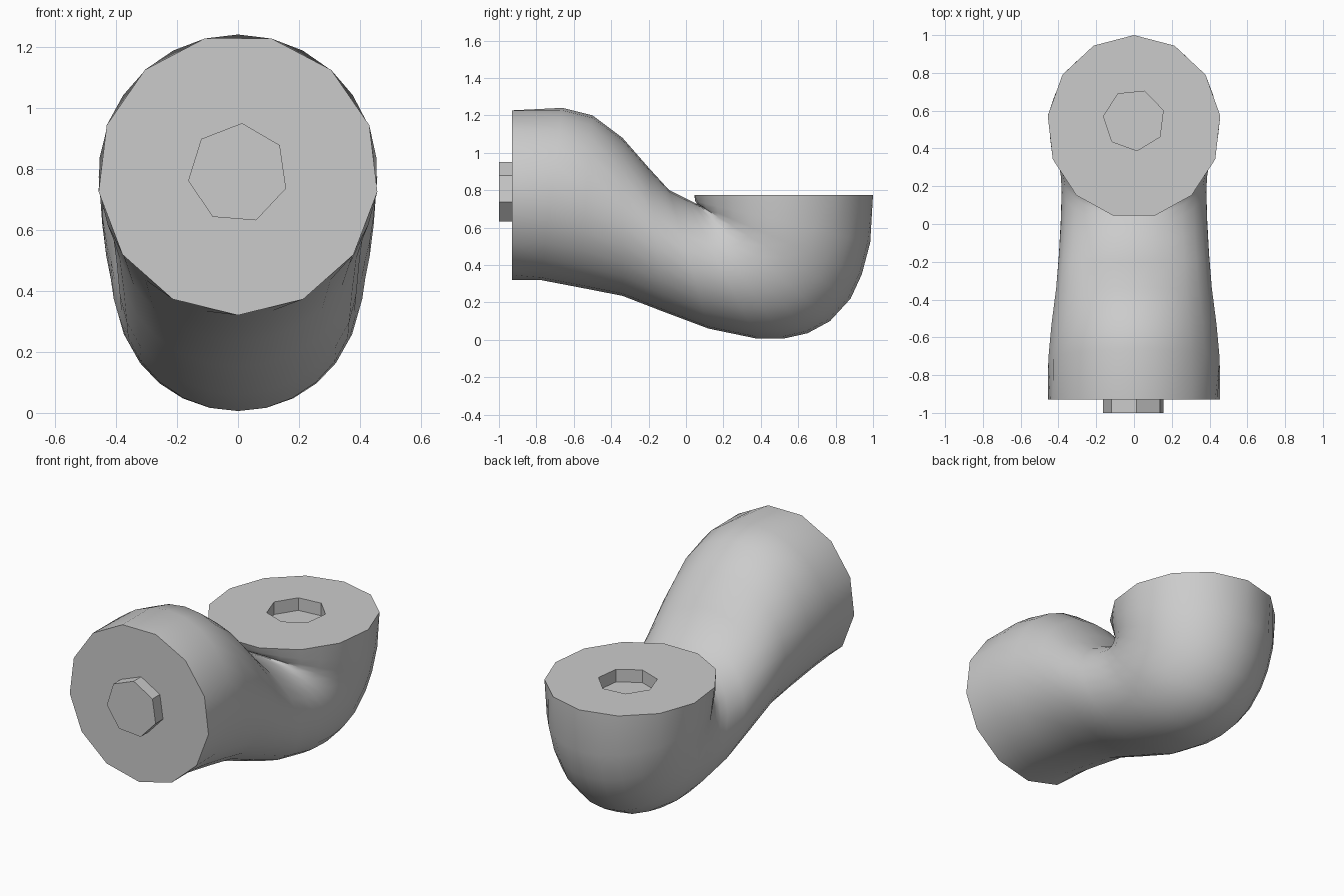
import bpy, bmesh, math
from mathutils import Vector

cube = bpy.data.objects.get("Cube")
if cube:
    bpy.data.objects.remove(cube)

grey = bpy.data.materials.new("plain grey")
grey.use_nodes = True
grey.diffuse_color = (0.6, 0.6, 0.6, 1)
grey.node_tree.nodes["Principled BSDF"].inputs["Base Color"].default_value = (0.6, 0.6, 0.6, 1)

SIDES = 26


def add_object(name, bm):
    bmesh.ops.recalc_face_normals(bm, faces=bm.faces)
    mesh = bpy.data.meshes.new(name)
    bm.to_mesh(mesh)
    bm.free()
    mesh.materials.append(grey)
    obj = bpy.data.objects.new(name, mesh)
    bpy.context.collection.objects.link(obj)
    return obj


def section(bm, inner, outer, width, end):
    """Oval ring between an inner and an outer profile point; end rings have half the corners."""
    a, b = Vector((0, *inner)), Vector((0, *outer))
    mid, half = (a + b) / 2, (a - b) / 2
    ring = []
    for i in range(SIDES):
        t = 2 * math.pi * i / SIDES + math.pi
        k = math.cos(2 * math.pi / SIDES) if end and i % 2 else 1
        ring.append(bm.verts.new(mid + half * math.cos(t) * k + Vector((width * math.sin(t) * k, 0, 0))))
    return ring


def prism(name, radius, start, end, axis, turn):
    """Seven-sided prism along y or z between two centre points."""
    bm = bmesh.new()
    loops = []
    for c in (start, end):
        loop = []
        for i in range(7):
            t = 2 * math.pi * i / 7 + turn
            u, v = radius * math.cos(t), radius * math.sin(t)
            offset = Vector((u, 0, v)) if axis == "y" else Vector((u, v, 0))
            loop.append(bm.verts.new(Vector(c) + offset))
        loops.append(loop)
        bm.faces.new(loop)
    for i in range(7):
        j = (i + 1) % 7
        bm.faces.new((loops[0][i], loops[0][j], loops[1][j], loops[1][i]))
    return add_object(name, bm)


# Bent tube: inner bend point, outer bend point, half width
profile = [
    ((-0.93, 1.24), (-0.93, 0.32), 0.46),
    ((-0.66, 1.24), (-0.78, 0.32), 0.457),
    ((-0.50, 1.20), (-0.57, 0.28), 0.44),
    ((-0.34, 1.08), (-0.34, 0.235), 0.415),
    ((-0.20, 0.92), (-0.12, 0.15), 0.40),
    ((-0.09, 0.80), (0.12, 0.06), 0.39),
    ((0.00, 0.755), (0.38, 0.006), 0.385),
    ((0.04, 0.735), (0.52, 0.006), 0.39),
    ((0.06, 0.725), (0.65, 0.035), 0.40),
    ((0.07, 0.72), (0.77, 0.10), 0.41),
    ((0.07, 0.72), (0.88, 0.22), 0.42),
    ((0.06, 0.725), (0.94, 0.35), 0.435),
    ((0.05, 0.74), (0.985, 0.52), 0.448),
    ((0.03, 0.775), (1.00, 0.775), 0.46),
]
bm = bmesh.new()
last = len(profile) - 1
rings = [section(bm, a, b, w, n in (0, last)) for n, (a, b, w) in enumerate(profile)]
for r, s in zip(rings, rings[1:]):
    for i in range(SIDES):
        j = (i + 1) % SIDES
        bm.faces.new((r[i], r[j], s[j], s[i]))
bm.faces.new(rings[0])
bm.faces.new(rings[-1])
body = add_object("elbow_body", bm)

# Socket cut into the upper end
cutter = prism("socket_cutter", 0.163, (0, 0.55, 0.70), (0, 0.55, 0.9), "z", -math.pi / 2 + 0.1)
cutter.hide_render = True
cut = body.modifiers.new("socket", "BOOLEAN")
cut.operation = "DIFFERENCE"
cut.solver = "EXACT"
cut.object = cutter
bpy.ops.object.select_all(action="DESELECT")
bpy.context.view_layer.objects.active = body
body.select_set(True)
bpy.ops.object.modifier_apply(modifier="socket")
bpy.data.objects.remove(cutter)
bpy.ops.object.shade_smooth_by_angle(angle=math.radians(40))

# Stud on the front end
prism("stud", 0.165, (0, -1.0, 0.785), (0, -0.92, 0.785), "y", math.pi / 2 - 0.08)
